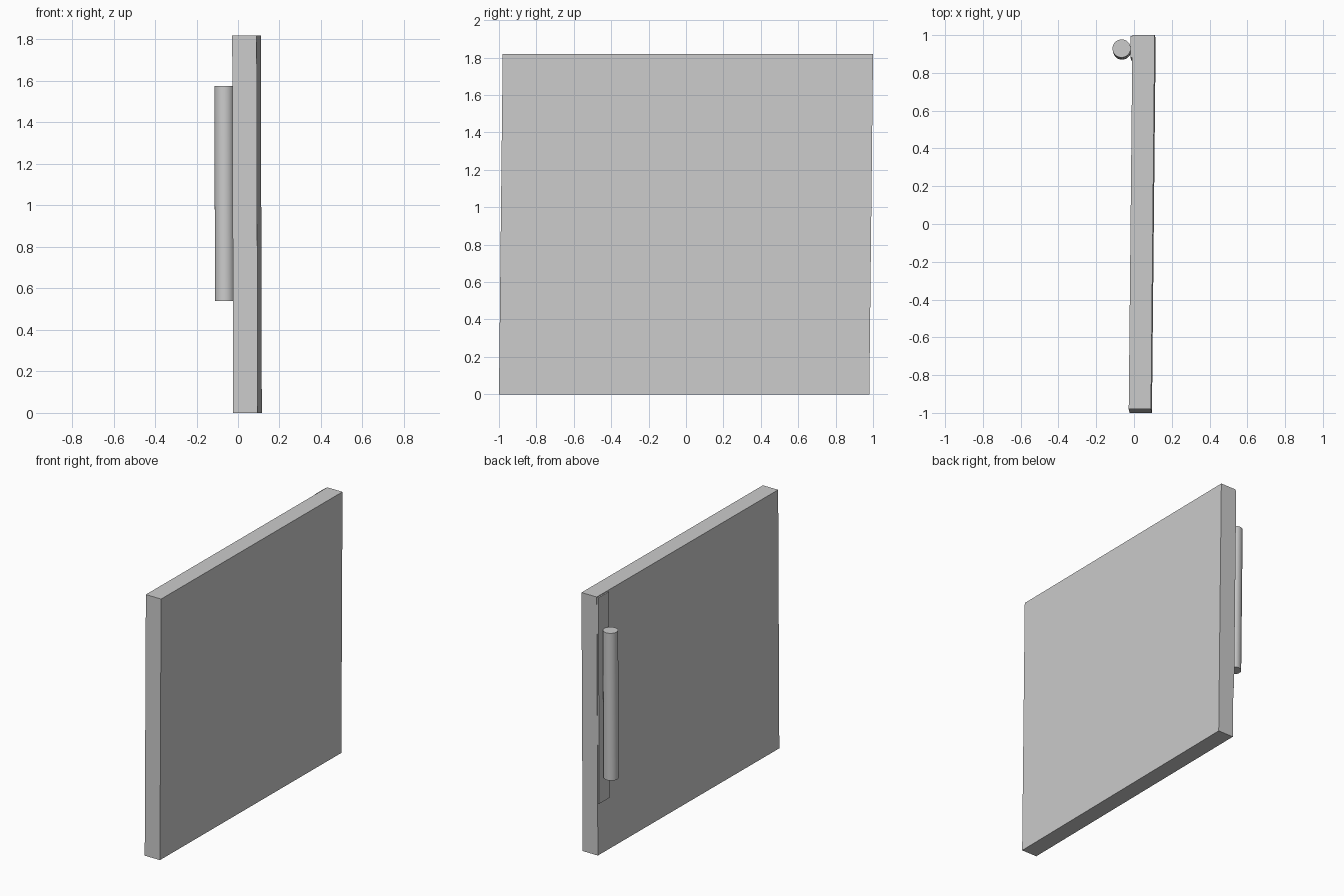
import bpy, bmesh
from mathutils import Matrix, Vector

if "Cube" in bpy.data.objects:
    bpy.data.objects.remove(bpy.data.objects["Cube"])

H = 1.82
# The whole door leans very slightly: shear about x and y
LEAN = Matrix(((1, 0.01, -0.005 / H, 0),
               (0, 1, 0.02 / H, 0),
               (0, 0, 1, 0),
               (0, 0, 0, 1)))


def finish(name, bm):
    bmesh.ops.transform(bm, matrix=LEAN, verts=bm.verts)
    mesh = bpy.data.meshes.new(name)
    bm.to_mesh(mesh)
    bm.free()
    obj = bpy.data.objects.new(name, mesh)
    bpy.context.collection.objects.link(obj)
    return obj


def box(name, lo, hi):
    lo, hi = Vector(lo), Vector(hi)
    bm = bmesh.new()
    bmesh.ops.create_cube(bm, size=1, matrix=Matrix.Translation((lo + hi) / 2)
                          @ Matrix.Diagonal((*(hi - lo), 1)))
    return finish(name, bm)


# Main slab
box("door_panel", (-0.013, -1.0, 0), (0.105, 0.98, H))

# Thin backing strip behind the handle, set into the slab
box("handle_plate", (-0.0225, 0.862, 0.365), (0.01, 0.976, 1.815))

# Upright round bar handle
bm = bmesh.new()
bmesh.ops.create_cone(bm, cap_ends=True, segments=32, radius1=0.048, radius2=0.048,
                      depth=1.037,
                      matrix=Matrix.Translation((-0.0705, 0.912, 1.0575)))
handle = finish("handle", bm)
bpy.context.view_layer.objects.active = handle
handle.select_set(True)
bpy.ops.object.shade_smooth_by_angle()
